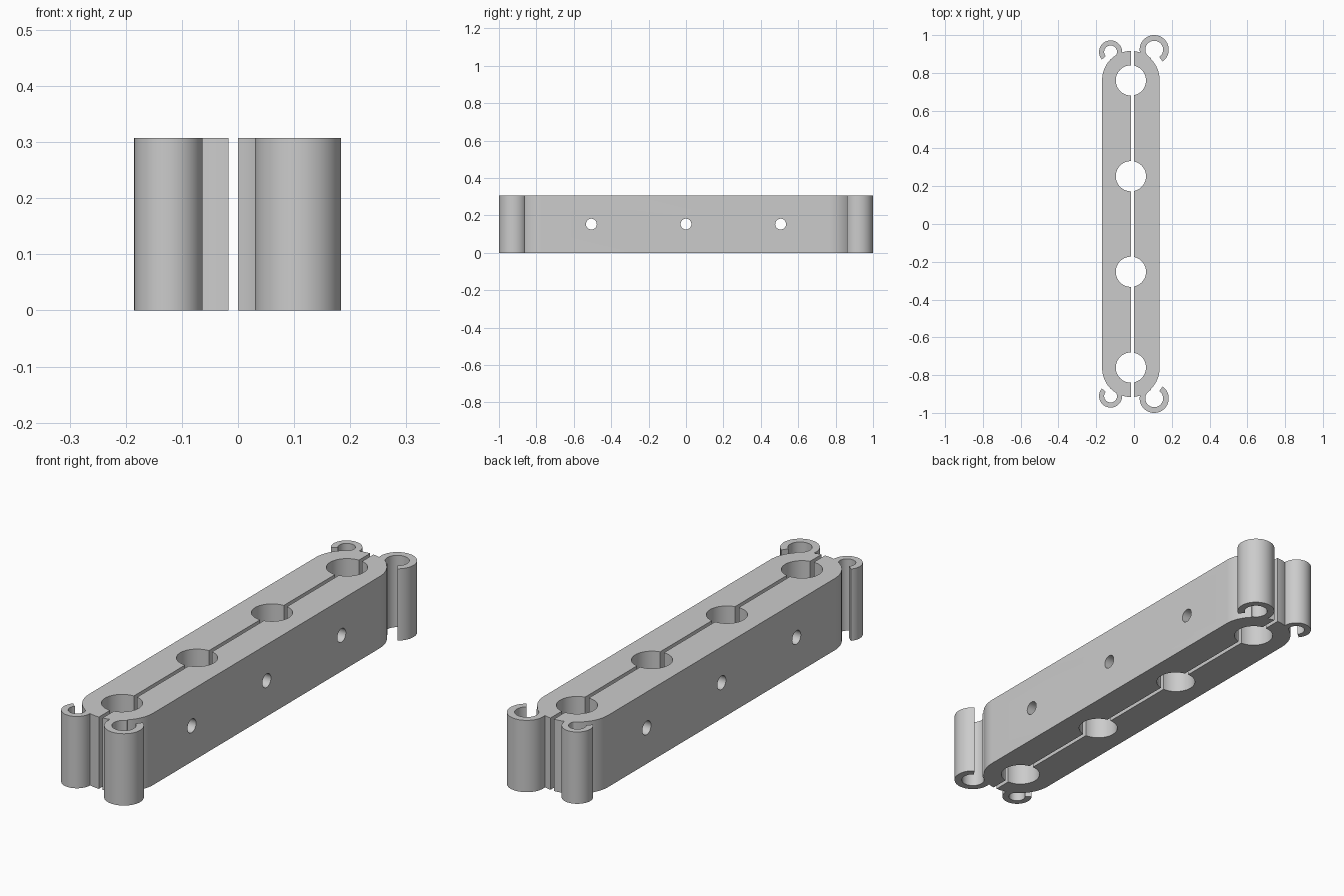
import bpy, bmesh, math
from math import sin, cos, asin, pi, radians

old = bpy.data.objects.get("Cube")
if old:
    bpy.data.objects.remove(old, do_unlink=True)

HEIGHT = 0.307
CX = -0.0165                       # centre line of the pipe bores
END_R, END_Y = 0.152, 0.764        # rounded ends of the block
BORE_R, BORES = 0.08, (-0.76, -0.253, 0.253, 0.76)

grey = bpy.data.materials.new("plain grey")
grey.use_nodes = True
grey.diffuse_color = (0.6, 0.6, 0.6, 1)
grey.node_tree.nodes["Principled BSDF"].inputs["Base Color"].default_value = (0.6, 0.6, 0.6, 1)


def arc(cx, cy, r, a0, a1, n):
    """Points on an arc, angles in radians."""
    return [(cx + r * cos(a0 + (a1 - a0) * i / n),
             cy + r * sin(a0 + (a1 - a0) * i / n)) for i in range(n + 1)]


def extrude(name, outline):
    """Upright prism from a flat outline."""
    bm = bmesh.new()
    face = bm.faces.new([bm.verts.new((x, y, 0)) for x, y in outline])
    top = bmesh.ops.extrude_face_region(bm, geom=[face])["geom"]
    bmesh.ops.translate(bm, vec=(0, 0, HEIGHT),
                        verts=[v for v in top if isinstance(v, bmesh.types.BMVert)])
    bmesh.ops.recalc_face_normals(bm, faces=bm.faces)
    mesh = bpy.data.meshes.new(name)
    bm.to_mesh(mesh)
    bm.free()
    mesh.materials.append(grey)
    obj = bpy.data.objects.new(name, mesh)
    bpy.context.collection.objects.link(obj)
    return obj


def combine(target, tool, operation):
    """Apply a boolean and discard the tool."""
    mod = target.modifiers.new("boolean", 'BOOLEAN')
    mod.operation, mod.solver, mod.object = operation, 'EXACT', tool
    bpy.context.view_layer.objects.active = target
    bpy.ops.object.modifier_apply(modifier=mod.name)
    bpy.data.objects.remove(tool, do_unlink=True)


def clamp_half(name, side, inner):
    """Half block; inner is the distance of its flat face from the centre line."""
    pts = []
    a = math.acos(inner / BORE_R)
    for y in BORES:                # notches along the inner face
        pts += arc(0, y, BORE_R, -a, a, 28)
    start = math.acos(inner / END_R)
    pts += arc(0, END_Y, END_R, start, 0, 24)
    pts += arc(0, -END_Y, END_R, 0, -start, 24)
    return extrude(name, [(CX + side * u, y) for u, y in pts])


def clip(name, side, end, x, y, r_out, r_in, a0, a1):
    """Open C-shaped clip, angles given for the +x, +y corner."""
    a0, a1 = radians(a0), radians(a1)
    ring = arc(0, 0, r_out, a0, a1, 48) + arc(0, 0, r_in, a1, a0, 48)
    return extrude(name, [(side * (x + u), end * (y + v)) for u, v in ring])


halves = (
    ("left_clamp_half", 1, -CX, (0.107, 0.923, 0.077, 0.047, -55, 250)),
    ("right_clamp_half", -1, 0.0, (0.124, 0.911, 0.061, 0.034, -41, 240)),
)
for name, side, inner, clip_shape in halves:
    half = clamp_half(name, side, inner)
    # Hose clips on both ends
    for end in (-1, 1):
        combine(half, clip("clip", side, end, *clip_shape), 'UNION')
    # Bolt holes through the sides
    for y in (-0.506, 0, 0.506):
        bpy.ops.mesh.primitive_cylinder_add(vertices=32, radius=0.029, depth=1,
                                            location=(0, y, HEIGHT / 2),
                                            rotation=(0, pi / 2, 0))
        cutter = bpy.context.object
        cutter.hide_render = True
        cutter.data.materials.append(grey)
        combine(half, cutter, 'DIFFERENCE')
    bpy.ops.object.select_all(action='DESELECT')
    half.select_set(True)
    bpy.context.view_layer.objects.active = half
    bpy.ops.object.shade_smooth_by_angle(angle=radians(30))
